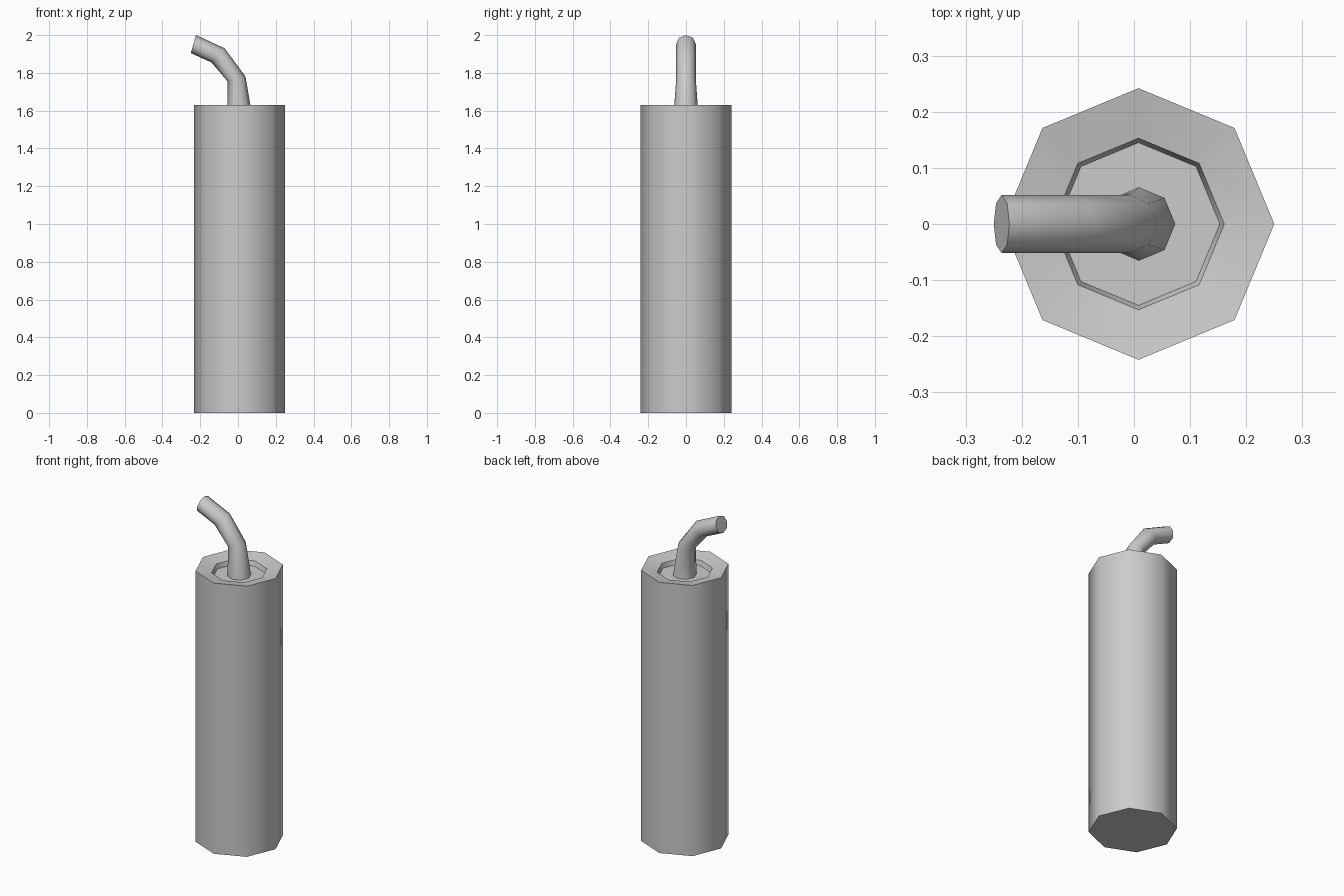
import bpy, bmesh, math

if "Cube" in bpy.data.objects:
    bpy.data.objects.remove(bpy.data.objects["Cube"])

SIDES = 8
CX = 0.008


def loft(name, rings, angle):
    """Skin rings given as (left xz point, right xz point, y radius), capped at both ends."""
    bm = bmesh.new()
    loops = []
    for (ax, az), (bx, bz), ry in rings:
        loop = []
        for i in range(SIDES):
            t = 2 * math.pi * i / SIDES
            c = math.cos(t)
            loop.append(bm.verts.new(((ax + bx) / 2 + c * (bx - ax) / 2,
                                      ry * math.sin(t),
                                      (az + bz) / 2 + c * (bz - az) / 2)))
        loops.append(loop)
    for lo, hi in zip(loops, loops[1:]):
        for i in range(SIDES):
            j = (i + 1) % SIDES
            bm.faces.new((lo[i], lo[j], hi[j], hi[i]))
    bm.faces.new(loops[0][::-1])
    bm.faces.new(loops[-1])
    bmesh.ops.recalc_face_normals(bm, faces=bm.faces)
    mesh = bpy.data.meshes.new(name)
    bm.to_mesh(mesh)
    bm.free()
    obj = bpy.data.objects.new(name, mesh)
    bpy.context.collection.objects.link(obj)
    bpy.ops.object.select_all(action='DESELECT')
    obj.select_set(True)
    bpy.context.view_layer.objects.active = obj
    bpy.ops.object.shade_smooth_by_angle(angle=math.radians(angle))
    return obj


def flat(r, z):
    return (CX - r, z), (CX + r, z), r


# Body: octagonal tube with a sloping rim and a shallow recess on top
loft("stick_body", [flat(0.242, 0), flat(0.242, 1.63),
                    flat(0.153, 1.612), flat(0.145, 1.585)], 50)

# Fuse: bent tube flared at its base, rising out of the recess
loft("fuse", [((-0.056, 1.585), (0.073, 1.585), 0.065),
              ((-0.055, 1.755), (0.040, 1.780), 0.052),
              ((-0.140, 1.855), (-0.070, 1.930), 0.052),
              ((-0.250, 1.905), (-0.222, 2.000), 0.052)], 50)
